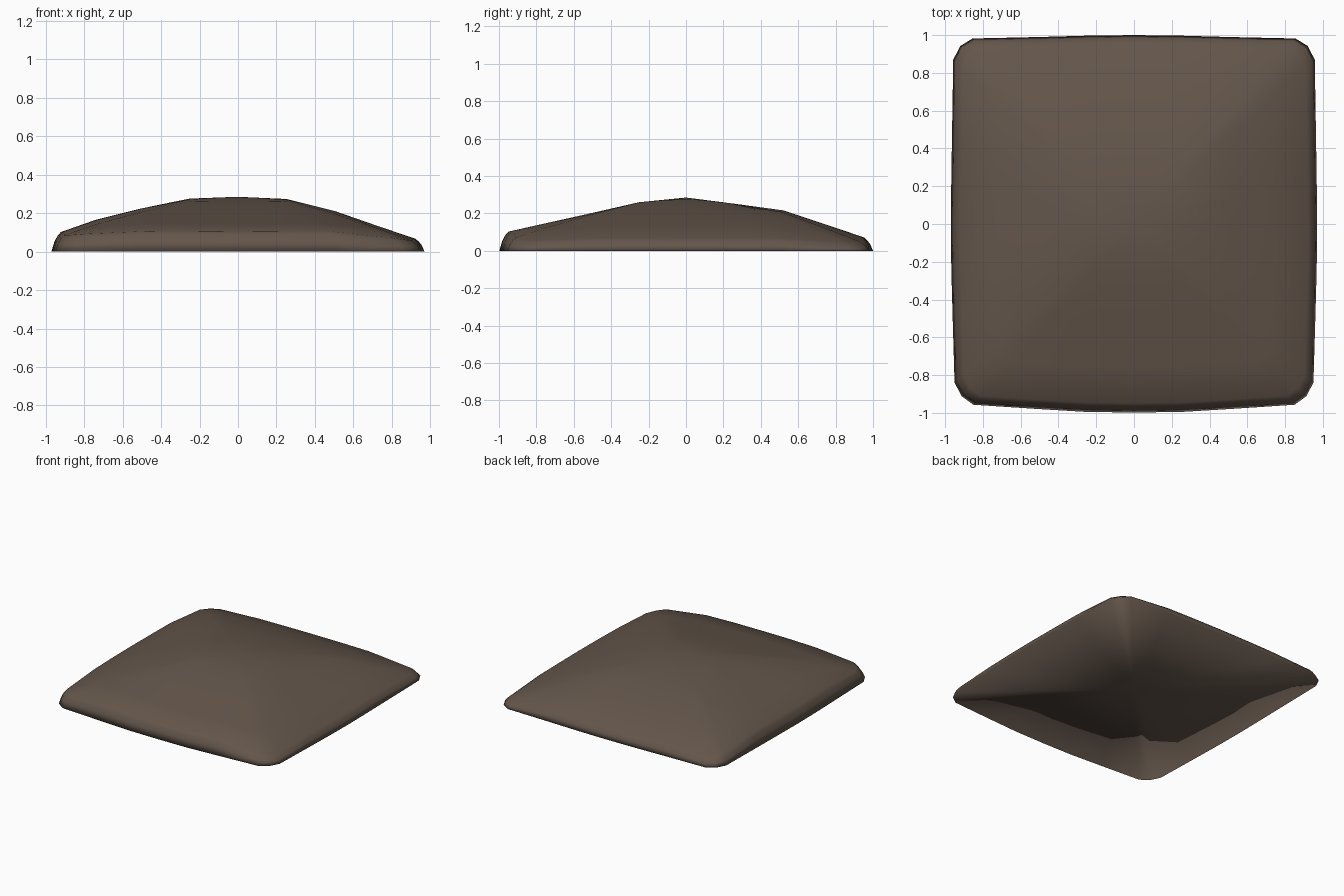
import bpy, bmesh

if "Cube" in bpy.data.objects:
    bpy.data.objects.remove(bpy.data.objects["Cube"])

H = 0.285
# roof silhouettes seen from the front and from the right
FRONT = [(-.97, .085), (-.92, .102), (-.75, .163), (-.5, .225), (-.25, .276), (0, H),
         (.25, .274), (.5, .212), (.75, .125), (.91, .07), (.97, .055)]
SIDE = [(-1, .09), (-.94, .105), (-.5, .203), (-.25, .26), (0, H),
        (.25, .253), (.53, .215), (.75, .14), (.94, .075), (1, .06)]
# right half of the rim outline, front to back
HALF = [(0, -.998), (.25, -.995), (.5, -.98), (.85, -.957), (.912, -.912), (.95, -.84),
        (.96, -.5), (.967, -.25), (.97, 0), (.967, .25), (.963, .5),
        (.957, .87), (.92, .942), (.855, .982), (.5, .99), (.25, .997), (0, 1)]
# ring scale and fraction of roof height
RINGS = [(1, 0), (.985, .55), (.968, .85), (.95, 1), (.76, 1), (.52, 1), (.26, 1)]


def lerp(table, t):
    for (a, u), (b, v) in zip(table, table[1:]):
        if t <= b:
            return u + (v - u) * (t - a) / (b - a)
    return table[-1][1]


def roof(x, y):
    dx, dy = H - lerp(FRONT, x), H - lerp(SIDE, y)
    return H - (dx ** 3.6 + dy ** 3.6) ** (1 / 3.6)


outline = HALF + [(-x, y) for x, y in HALF[-2:0:-1]]
n = len(outline)

# domed top: rolled rim, then concentric rings up to the crown
bm = bmesh.new()
rings = [[bm.verts.new((x * s, y * s, roof(x * s, y * s) * k)) for x, y in outline]
         for s, k in RINGS]
for lo, hi in zip(rings, rings[1:]):
    for i in range(n):
        j = (i + 1) % n
        bm.faces.new((lo[i], lo[j], hi[j], hi[i]))
crown = bm.verts.new((0, 0, H))
base = bm.verts.new((0, 0, 0))
for i in range(n):
    j = (i + 1) % n
    bm.faces.new((rings[-1][i], rings[-1][j], crown))
    # flat underside
    bm.faces.new((rings[0][j], rings[0][i], base))
for f in bm.faces:
    f.smooth = True
mesh = bpy.data.meshes.new("cushion")
bm.to_mesh(mesh)
bm.free()

cushion = bpy.data.objects.new("cushion", mesh)
bpy.context.collection.objects.link(cushion)
mat = bpy.data.materials.new("brown")
mat.diffuse_color = (.125, .092, .07, 1)
mat.use_nodes = True
mat.node_tree.nodes["Principled BSDF"].inputs["Base Color"].default_value = mat.diffuse_color
mesh.materials.append(mat)
